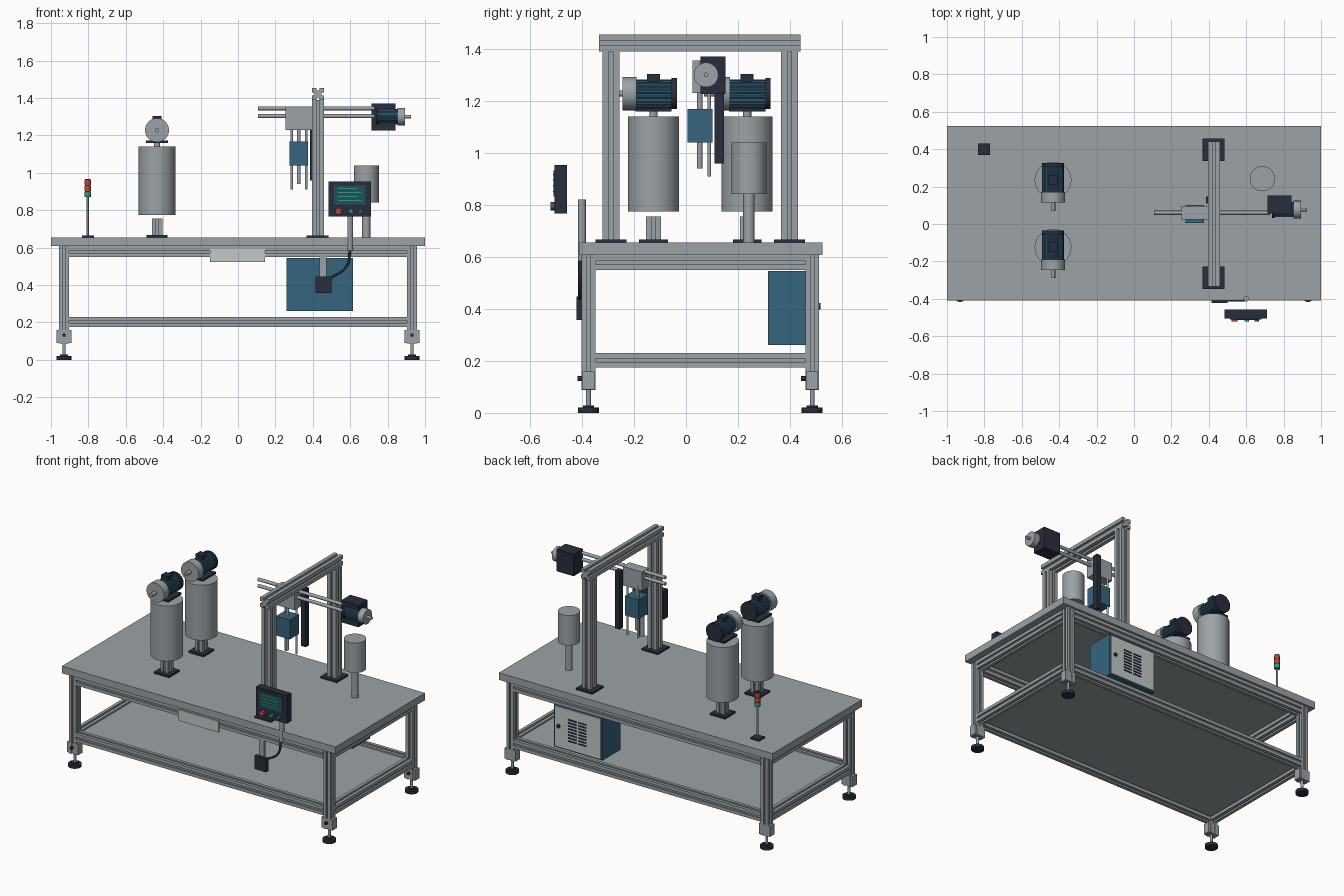
import bpy, bmesh, math
from mathutils import Vector

cube = bpy.data.objects.get("Cube")
if cube:
    bpy.data.objects.remove(cube, do_unlink=True)


def material(name, rgb):
    m = bpy.data.materials.new(name)
    m.use_nodes = True
    m.diffuse_color = (*rgb, 1)
    node = next(n for n in m.node_tree.nodes if n.type == 'BSDF_PRINCIPLED')
    node.inputs["Base Color"].default_value = (*rgb, 1)
    return m


GREY = material("aluminium grey", (0.33, 0.36, 0.38))
LIGHT = material("light grey", (0.55, 0.58, 0.58))
NAVY = material("dark navy", (0.022, 0.027, 0.045))
BLUE = material("steel blue", (0.035, 0.13, 0.21))
RED = material("signal red", (0.5, 0.06, 0.045))
GREEN = material("signal green", (0.03, 0.33, 0.18))
SCREEN = material("screen teal", (0.015, 0.08, 0.11))

AXES = {'X': Vector((1, 0, 0)), 'Y': Vector((0, 1, 0)), 'Z': Vector((0, 0, 1))}


def extrude(name, section, base, length, axis, mat):
    """Extrude a closed 2D section from base along an axis."""
    def place(u, v, w):
        return Vector(base) + Vector({'X': (w, u, v), 'Y': (v, w, u), 'Z': (u, v, w)}[axis])
    bm = bmesh.new()
    ends = [[bm.verts.new(place(u, v, w)) for u, v in section] for w in (0, length)]
    for ring in ends:
        bm.faces.new(ring)
    n = len(section)
    for i in range(n):
        j = (i + 1) % n
        bm.faces.new((ends[0][i], ends[0][j], ends[1][j], ends[1][i]))
    bmesh.ops.recalc_face_normals(bm, faces=bm.faces)
    for f in bm.faces:
        f.smooth = True
    for e in bm.edges:
        e.smooth = e.calc_face_angle(0) < 0.5
    me = bpy.data.meshes.new(name)
    bm.to_mesh(me)
    bm.free()
    me.materials.append(mat)
    ob = bpy.data.objects.new(name, me)
    bpy.context.collection.objects.link(ob)
    return ob


def box(name, x, y, z, mat):
    """Box given by its (min, max) range on each axis."""
    section = [(x[0], y[0]), (x[1], y[0]), (x[1], y[1]), (x[0], y[1])]
    return extrude(name, section, (0, 0, z[0]), z[1] - z[0], 'Z', mat)


def block(name, centre, size, mat):
    return box(name, *[(c - s / 2, c + s / 2) for c, s in zip(centre, size)], mat)


def cylinder(name, base, radius, length, axis, mat, sides=40):
    ring = [(radius * math.cos(math.tau * i / sides), radius * math.sin(math.tau * i / sides))
            for i in range(sides)]
    return extrude(name, ring, base, length, axis, mat)


def slotted_bar(name, base, width, length, axis):
    """Aluminium profile with a groove along each side."""
    h = width / 2
    s, d = h * 0.25, h * 0.6
    section = []
    quarter = [(h, -h), (h, -s), (d, -s), (d, s), (h, s)]
    for _ in range(4):
        section += quarter
        quarter = [(-v, u) for u, v in quarter]
    return extrude(name, section, base, length, axis, GREY)


def motor(name, joint, axis, d, s):
    """Finned motor; flange and shaft point along d, body the other way."""
    a = AXES[axis] * d * s
    p = Vector(joint)
    cylinder(name + "_flange", p, 0.064 * s, 0.055 * s * d, axis, GREY)
    cylinder(name + "_shaft", p + a * 0.055, 0.012 * s, 0.045 * s * d, axis, GREY, 16)
    fins = []
    for i in range(72):
        r, t = (0.055 if i % 4 < 2 else 0.051) * s, math.tau * i / 72
        fins.append((r * math.cos(t), r * math.sin(t)))
    extrude(name + "_body", fins, p, -0.135 * s * d, axis, BLUE)
    cylinder(name + "_end_cap", p - a * 0.135, 0.06 * s, -0.02 * s * d, axis, NAVY)
    block(name + "_terminal_box", p - a * 0.065 + Vector((0, 0, 0.06 * s)),
          (0.05 * s, 0.05 * s, 0.032 * s), NAVY)


# Table top, shelf and frame
Y0, Y1, LEG_X = -0.375, 0.485, 0.93
box("table_top", (-1, 1), (-0.41, 0.525), (0.608, 0.655), GREY)
box("lower_shelf", (-0.92, 0.92), (-0.365, 0.475), (0.205, 0.22), GREY)
for z, tag in ((0.203, "lower"), (0.578, "upper")):
    for y in (Y0, Y1):
        slotted_bar(tag + "_long_rail", (-0.905, y, z), 0.055, 1.81, 'X')
    for x in (-LEG_X, LEG_X):
        slotted_bar(tag + "_side_rail", (x, Y0 + 0.025, z), 0.055, Y1 - Y0 - 0.05, 'Y')

# Legs with levelling feet
for x in (-LEG_X, LEG_X):
    for y in (Y0, Y1):
        slotted_bar("leg", (x, y, 0.088), 0.052, 0.52, 'Z')
        block("foot_bracket", (x, y, 0.125), (0.08, 0.046, 0.07), GREY)
        cylinder("bracket_bolt", (x, y - 0.022, 0.132), 0.009, -0.02, 'Y', NAVY, 16)
        cylinder("foot_stem", (x, y, 0.02), 0.009, 0.075, 'Z', GREY, 16)
        cylinder("foot_pad", (x, y, 0), 0.04, 0.02, 'Z', NAVY)
        cylinder("foot_collar", (x, y, 0.02), 0.022, 0.008, 'Z', NAVY)

# Portal
for y in (-0.288, 0.398):
    slotted_bar("portal_post", (0.428, y, 0.66), 0.065, 0.73, 'Z')
    block("portal_base_plate", (0.425, y, 0.66), (0.12, 0.12, 0.012), NAVY)
slotted_bar("portal_beam", (0.428, -0.335, 1.422), 0.065, 0.775, 'Y')

# Tanks with stirring motors
for y in (-0.125, 0.235):
    x = -0.433
    block("tank_base_plate", (x, y, 0.661), (0.11, 0.11, 0.012), NAVY)
    slotted_bar("tank_post", (x, y, 0.66), 0.056, 0.095, 'Z')
    cylinder("tank", (x, y, 0.775), 0.098, 0.365, 'Z', GREY, 64)
    cylinder("tank_neck", (x, y, 1.14), 0.016, 0.025, 'Z', GREY, 20)
    block("motor_foot", (x, y, 1.166), (0.12, 0.14, 0.012), NAVY)
    motor("tank_motor", (x, y - 0.065, 1.228), 'Y', -1, 1)

# Small filling vessel
cylinder("vessel_stem", (0.686, 0.242, 0.655), 0.022, 0.19, 'Z', GREY)
cylinder("vessel", (0.686, 0.242, 0.842), 0.067, 0.198, 'Z', GREY, 48)

# Horizontal arm and carriage
for z in (1.345, 1.303):
    cylinder("arm_rod", (0.107, 0.06, z), 0.011, 0.62, 'X', GREY, 20)
box("carriage", (0.255, 0.395), (0.025, 0.095), (1.23, 1.355), GREY)
box("lift_block", (0.275, 0.375), (0.005, 0.102), (1.04, 1.168), BLUE)
for x in (0.287, 0.365):
    cylinder("lift_guide", (x, 0.09, 0.91), 0.007, 0.34, 'Z', GREY, 16)
cylinder("lift_piston", (0.325, 0.053, 0.94), 0.01, 0.3, 'Z', GREY, 16)
box("cable_duct", (0.384, 0.418), (0.11, 0.146), (0.96, 1.34), NAVY)
box("arm_gearbox", (0.715, 0.842), (0.055, 0.152), (1.226, 1.37), NAVY)
motor("arm_motor", (0.852, 0.077, 1.3), 'X', 1, 0.74)

# Signal tower
block("tower_base", (-0.803, 0.4, 0.66), (0.064, 0.06, 0.01), NAVY)
cylinder("tower_pole", (-0.803, 0.4, 0.66), 0.006, 0.21, 'Z', GREY, 16)
for i, mat in enumerate((GREEN, RED, RED)):
    z = 0.87 + i * 0.032
    cylinder("tower_lamp", (-0.803, 0.4, z), 0.018, 0.027, 'Z', mat, 24)
    cylinder("tower_spacer", (-0.803, 0.4, z + 0.026), 0.015, 0.007, 'Z', NAVY, 24)

# Control panel with screen and buttons
cylinder("panel_pole", (0.6, -0.4, 0.585), 0.015, 0.235, 'Z', GREY, 24)
box("panel_housing", (0.485, 0.71), (-0.505, -0.458), (0.767, 0.953), NAVY)
box("panel_screen", (0.513, 0.682), (-0.51, -0.504), (0.832, 0.932), SCREEN)
for i in range(4):
    z = 0.85 + i * 0.021
    box("screen_line", (0.535, 0.66 - 0.02 * (i % 2)), (-0.512, -0.509), (z, z + 0.006), GREEN)
for x, r, mat in ((0.537, 0.017, RED), (0.603, 0.012, GREEN), (0.655, 0.012, BLUE)):
    cylinder("panel_button", (x, -0.504, 0.795), r, -0.018, 'Y', mat, 24)

# Junction box and cable under the table front
box("junction_strip", (0.435, 0.473), (-0.402, -0.388), (0.44, 0.555), GREY)
box("junction_box", (0.415, 0.5), (-0.422, -0.398), (0.358, 0.447), NAVY)
curve = bpy.data.curves.new("panel_cable", 'CURVE')
curve.dimensions = '3D'
curve.bevel_depth = 0.007
curve.bevel_resolution = 2
curve.use_fill_caps = True
spline = curve.splines.new('BEZIER')
spline.bezier_points.add(2)
for p, (x, z) in zip(spline.bezier_points, ((0.6, 0.6), (0.58, 0.5), (0.49, 0.435))):
    p.co = (x, -0.408, z)
    p.handle_left_type = p.handle_right_type = 'AUTO'
curve.materials.append(NAVY)
bpy.context.collection.objects.link(bpy.data.objects.new("panel_cable", curve))
box("front_sign_plate", (-0.15, 0.145), (-0.41, -0.402), (0.522, 0.595), LIGHT)

# Electrical cabinet with vented door at the back
box("cabinet", (0.26, 0.615), (0.315, 0.5), (0.262, 0.545), BLUE)
box("cabinet_door", (0.268, 0.607), (0.5, 0.508), (0.27, 0.537), LIGHT)
for x in (0.4, 0.475):
    for i in range(8):
        block("door_vent", (x, 0.509, 0.33 + i * 0.02), (0.06, 0.004, 0.009), NAVY)
cylinder("door_lock", (0.575, 0.507, 0.41), 0.012, 0.01, 'Y', NAVY, 20)
